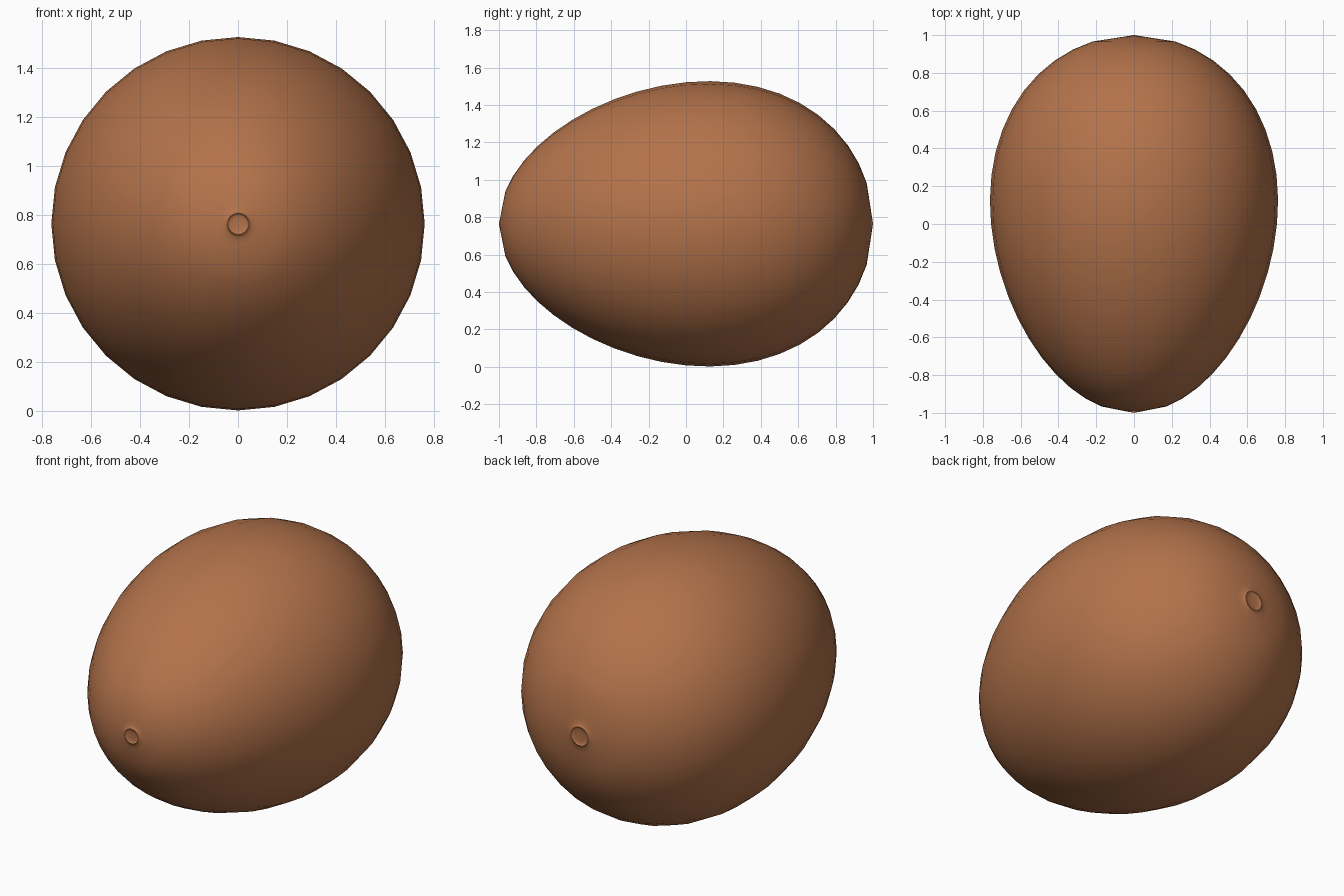
import bpy, bmesh, math

if "Cube" in bpy.data.objects:
    bpy.data.objects.remove(bpy.data.objects["Cube"])

SEGMENTS = 32      # sides around the long (y) axis
STEPS = 24         # divisions from tip to tip
CENTRE_Z = 0.765


def egg_radius(y):
    # ellipse made fuller towards the back
    return 0.757 * math.sqrt(max(0.0, 1 - y * y)) * (1 + 0.1236 * y)


# Profile as (y, radius): smooth shell between the two end caps
angles = [math.pi * i / STEPS for i in range(2, STEPS - 1)]
profile = [(-math.cos(a), egg_radius(-math.cos(a))) for a in angles]


def halfway(point, tip_y):
    return ((point[0] + tip_y) / 2, point[1] / 2)


# Extra ring halfway across each flat conical cap
profile = [halfway(profile[0], -1)] + profile + [halfway(profile[-1], 1)]

bm = bmesh.new()
rings = []
for y, r in profile:
    ring = []
    for k in range(SEGMENTS):
        t = 2 * math.pi * k / SEGMENTS
        ring.append(bm.verts.new((r * math.cos(t), y, CENTRE_Z + r * math.sin(t))))
    rings.append(ring)

# Shell, faces pointing outwards
for a, b in zip(rings, rings[1:]):
    for k in range(SEGMENTS):
        n = (k + 1) % SEGMENTS
        bm.faces.new((a[k], b[k], b[n], a[n]))

# End discs: reversed fans, which give the dimpled look at both tips
front_tip = bm.verts.new((0, -1, CENTRE_Z))
back_tip = bm.verts.new((0, 1, CENTRE_Z))
for k in range(SEGMENTS):
    n = (k + 1) % SEGMENTS
    bm.faces.new((front_tip, rings[0][n], rings[0][k]))
    bm.faces.new((back_tip, rings[-1][k], rings[-1][n]))

for f in bm.faces:
    f.smooth = True

mesh = bpy.data.meshes.new("egg_shell")
bm.to_mesh(mesh)
bm.free()

brown = bpy.data.materials.new("shell brown")
brown.diffuse_color = (0.45, 0.17, 0.07, 1)
brown.use_nodes = True
brown.node_tree.nodes["Principled BSDF"].inputs["Base Color"].default_value = brown.diffuse_color
mesh.materials.append(brown)

egg = bpy.data.objects.new("egg_shell", mesh)
bpy.context.collection.objects.link(egg)
